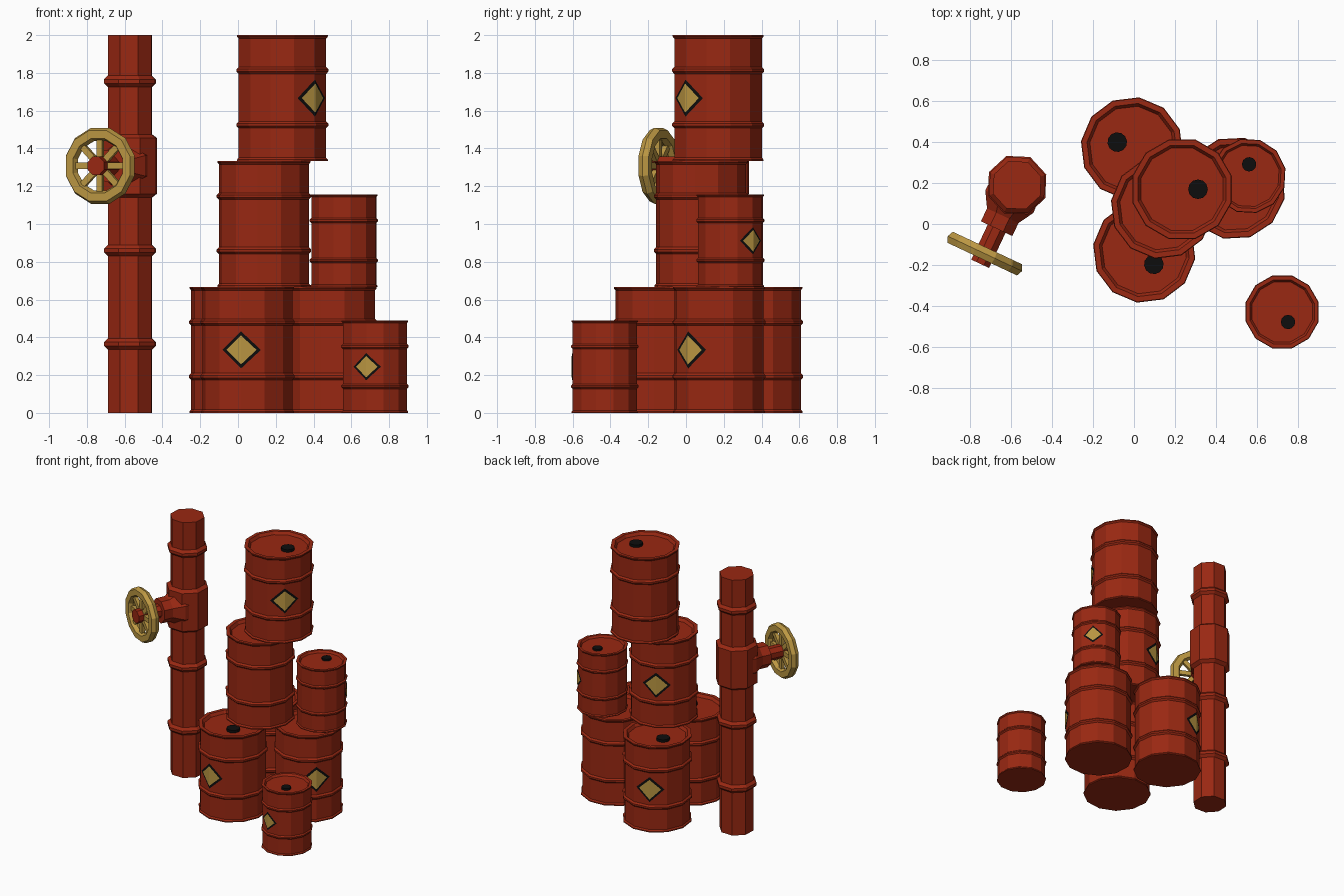
import bpy, bmesh
from math import sin, cos, pi, radians
from mathutils import Matrix, Vector

cube = bpy.data.objects.get("Cube")
if cube:
    bpy.data.objects.remove(cube, do_unlink=True)


def material(name, rgb):
    m = bpy.data.materials.new(name)
    m.use_nodes = True
    m.diffuse_color = (*rgb, 1)
    bsdf = m.node_tree.nodes["Principled BSDF"]
    bsdf.inputs["Base Color"].default_value = (*rgb, 1)
    bsdf.inputs["Roughness"].default_value = 0.8
    return m


RED = material("rust red", (0.32, 0.021, 0.006))
YELLOW = material("mustard yellow", (0.5, 0.31, 0.055))
BLACK = material("black", (0.004, 0.004, 0.004))


def finish(name, bm, mat, matrix, fix=True):
    if fix:
        bmesh.ops.recalc_face_normals(bm, faces=bm.faces)
    mesh = bpy.data.meshes.new(name)
    bm.to_mesh(mesh)
    bm.free()
    mesh.materials.append(mat)
    obj = bpy.data.objects.new(name, mesh)
    obj.matrix_world = matrix
    bpy.context.collection.objects.link(obj)
    return obj


def lathe(name, profile, sides, mat, matrix, phase=0.0, loop=False):
    """Turn a (radius, height) profile about local z, capping open ends."""
    bm = bmesh.new()
    rings = []
    for r, z in profile:
        angles = [phase + 2 * pi * i / sides for i in range(sides)]
        rings.append([bm.verts.new((r * cos(a), r * sin(a), z)) for a in angles])
    pairs = list(zip(rings, rings[1:]))
    if loop:
        pairs.append((rings[-1], rings[0]))
    else:
        bm.faces.new(rings[0])
        bm.faces.new(rings[-1])
    for low, high in pairs:
        for i in range(sides):
            j = (i + 1) % sides
            bm.faces.new((low[i], low[j], high[j], high[i]))
    return finish(name, bm, mat, matrix)


def ridge(z, half, body, peak):
    """Raised hoop with a narrow flat crest."""
    return [(body, z - half), (peak, z - half * 0.35),
            (peak, z + half * 0.35), (body, z + half)]


# Barrels
SIDES, BODY, RIM, HEIGHT = 12, 0.240, 0.249, 0.667
BARREL = ([(RIM, 0), (RIM, 0.008), (BODY, 0.018)]
          + ridge(0.192, 0.018, BODY, 0.252) + ridge(0.480, 0.018, BODY, 0.252)
          + [(BODY, HEIGHT - 0.018), (RIM, HEIGHT - 0.008), (RIM, HEIGHT),
             (0.222, HEIGHT), (0.208, HEIGHT - 0.022)])


def label(name, half_w, half_h, lift, mat, matrix):
    """Diamond folded over one vertical edge of the barrel."""
    bm = bmesh.new()
    edge = Vector((BODY + lift, 0, HEIGHT / 2))
    top = bm.verts.new(edge + Vector((0, 0, half_h)))
    low = bm.verts.new(edge - Vector((0, 0, half_h)))
    slope = pi / SIDES
    for side in (-1, 1):
        tip = bm.verts.new(edge + half_w * Vector((-sin(slope), side * cos(slope), 0)))
        bm.faces.new((low, tip, top) if side > 0 else (top, tip, low))
    return finish(name, bm, mat, matrix, fix=False)


def barrel(name, x, y, z, turn, scale=1.0):
    place = (Matrix.Translation((x, y, z)) @ Matrix.Rotation(radians(turn), 4, 'Z')
             @ Matrix.Scale(scale, 4))
    lathe(name, BARREL, SIDES, RED, place, phase=pi / SIDES)
    # Filler cap on the lid
    cap = place @ Matrix.Translation((0.078, 0, HEIGHT - 0.024))
    lathe(name + "_cap", [(0.048, 0), (0.048, 0.022)], 12, BLACK, cap)
    # Warning diamond
    front = place @ Matrix.Rotation(-pi / 4, 4, 'Z')
    label(name + "_label_border", 0.106, 0.098, 0.004, BLACK, front)
    label(name + "_label", 0.083, 0.077, 0.007, YELLOW, front)


SMALL = 0.733
barrel("back_barrel", -0.01, 0.37, 0, 157)
barrel("front_barrel", 0.05, -0.135, 0, -53)
barrel("side_barrel", 0.49, 0.175, 0, 3)
barrel("middle_barrel", 0.137, 0.08, HEIGHT, 157)
barrel("top_barrel", 0.235, 0.17, 2 * HEIGHT - 0.001, 0)
barrel("small_upper_barrel", 0.56, 0.235, HEIGHT, 87, SMALL)
barrel("small_ground_barrel", 0.725, -0.43, 0, -60, SMALL)

# Standing pipe with joint hoops
PIPE = 0.125
AXIS = Vector((-0.425, -0.905, 0)).normalized()
base = Matrix.Translation((-0.572, 0.19, 0))
profile = [(PIPE, 0)]
for z in (0.365, 0.86, 1.755):
    profile += ridge(z, 0.03, PIPE, 0.146)
lathe("pipe", profile + [(PIPE, 2)], 8, RED, base, phase=radians(20))

# Valve sleeve and its side branch
lathe("valve_sleeve", [(PIPE, 1.14), (0.152, 1.16), (0.152, 1.455), (PIPE, 1.475)],
      8, RED, base, phase=radians(20))
hub = (base @ Matrix.Translation((0, 0, 1.308))
       @ AXIS.to_track_quat('Z', 'Y').to_matrix().to_4x4())
lathe("valve_branch", [(0.14, 0.06), (0.14, 0.09), (0.092, 0.165), (0.092, 0.235)],
      8, RED, hub, phase=pi / 8)
lathe("valve_stem", [(0.052, 0.2), (0.052, 0.425)], 8, RED, hub, phase=pi / 8)

# Handwheel rim
WHEEL = 0.37
wheel = hub @ Matrix.Translation((0, 0, WHEEL))
lathe("wheel_rim", [(0.208, 0), (0.194, 0.03), (0.150, 0.03), (0.136, 0),
                    (0.150, -0.03), (0.194, -0.03)],
      12, YELLOW, wheel, phase=pi / 12, loop=True)

# Handwheel spokes
bm = bmesh.new()
for i in range(8):
    spoke = (Matrix.Rotation(i * pi / 4, 4, 'Z') @ Matrix.Translation((0.095, 0, 0))
             @ Matrix.Diagonal((0.12, 0.034, 0.026, 1)))
    bmesh.ops.create_cube(bm, size=1, matrix=spoke)
finish("wheel_spokes", bm, YELLOW, wheel)
